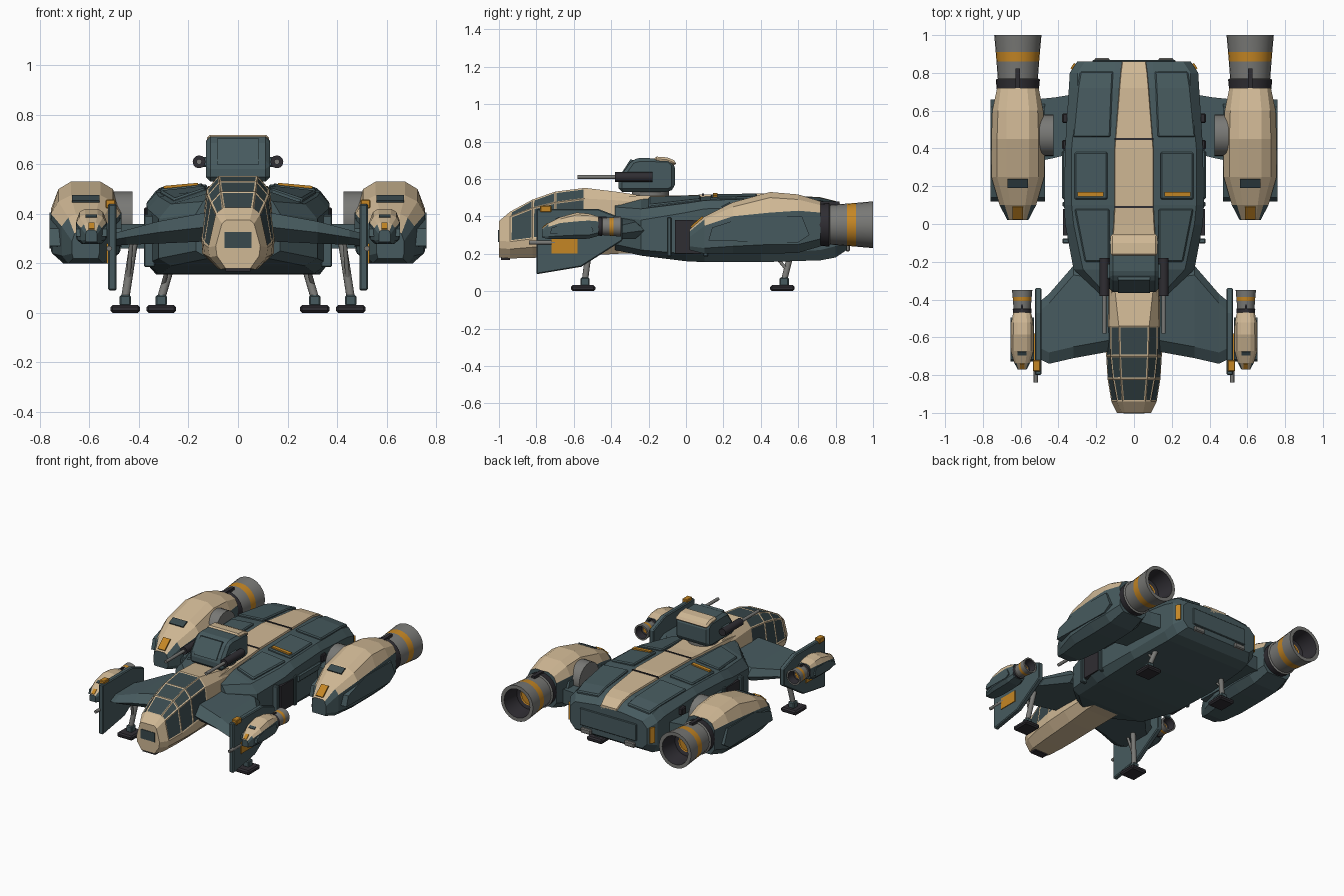
import bpy, bmesh, math
from mathutils import Vector, Matrix

cube = bpy.data.objects.get("Cube")
if cube:
    bpy.data.objects.remove(cube, do_unlink=True)

PALETTE = [("teal_armour", (.062, .102, .112)), ("tan_armour", (.63, .48, .30)),
           ("amber_marking", (.56, .24, .018)), ("grey_metal", (.19, .19, .18)),
           ("black_trim", (.028, .026, .032)), ("canopy_glass", (.042, .068, .075))]
MATS = []
for label, rgb in PALETTE:
    m = bpy.data.materials.new(label)
    m.use_nodes = True
    m.diffuse_color = (*rgb, 1)
    m.node_tree.nodes["Principled BSDF"].inputs["Base Color"].default_value = (*rgb, 1)
    MATS.append(m)
TEAL, TAN, AMBER, GREY, BLACK, GLASS = range(6)


def finish(name, bm, mirror=True, bevel=0, smooth=False):
    bmesh.ops.recalc_face_normals(bm, faces=bm.faces)
    mesh = bpy.data.meshes.new(name)
    bm.to_mesh(mesh)
    bm.free()
    obj = bpy.data.objects.new(name, mesh)
    bpy.context.collection.objects.link(obj)
    for m in MATS:
        mesh.materials.append(m)
    if smooth:
        bpy.ops.object.select_all(action='DESELECT')
        obj.select_set(True)
        bpy.context.view_layer.objects.active = obj
        bpy.ops.object.shade_smooth_by_angle(angle=math.radians(35))
    if bevel:
        mod = obj.modifiers.new("edge_bevel", 'BEVEL')
        mod.width, mod.segments = bevel, 1
    if mirror:
        obj.modifiers.new("mirror", 'MIRROR')
    return obj


def loft(name, rings, paint=TEAL, panes=None, cap=None, **kw):
    """Skin rings of points; paint is a colour or a rule on (segment, side)."""
    bm = bmesh.new()
    rows = [[bm.verts.new(p) for p in ring] for ring in rings]
    n, glass = len(rows[0]), []
    for s in range(len(rows) - 1):
        for i in range(n):
            j = (i + 1) % n
            f = bm.faces.new((rows[s][i], rows[s][j], rows[s + 1][j], rows[s + 1][i]))
            f.material_index = paint(s, i) if callable(paint) else paint
            if panes and panes(s, i):
                glass.append(f)
    for row, seg in ((rows[0], 0), (rows[-1], len(rows) - 2)):
        f = bm.faces.new(row)
        f.material_index = cap if cap is not None else (paint(seg, 0) if callable(paint) else paint)
    bmesh.ops.recalc_face_normals(bm, faces=bm.faces)
    if glass:
        bmesh.ops.inset_individual(bm, faces=glass, thickness=.011, depth=-.003)
        for f in glass:
            f.material_index = GLASS
    return finish(name, bm, **kw)


def both_sides(y, half, cx=0):
    return [(cx + x, y, z) for x, z in half] + [(cx - x, y, z) for x, z in reversed(half)]


def box(name, at, size, mat=TEAL, rot=(0, 0, 0), **kw):
    bm = bmesh.new()
    bmesh.ops.create_cube(bm, size=1)
    spin = Matrix.Rotation(rot[2], 4, 'Z') @ Matrix.Rotation(rot[1], 4, 'Y') @ Matrix.Rotation(rot[0], 4, 'X')
    bm.transform(Matrix.Translation(at) @ spin @ Matrix.Diagonal((*size, 1)))
    for f in bm.faces:
        f.material_index = mat
    return finish(name, bm, **kw)


def tube(name, a, b, r, mat=GREY, sides=12, **kw):
    a, b = Vector(a), Vector(b)
    bm = bmesh.new()
    bmesh.ops.create_cone(bm, cap_ends=True, segments=sides, radius1=r, radius2=r, depth=(b - a).length)
    turn = (b - a).to_track_quat('Z', 'Y').to_matrix().to_4x4()
    bm.transform(Matrix.Translation((a + b) / 2) @ turn)
    for f in bm.faces:
        f.material_index = mat
    return finish(name, bm, smooth=True, **kw)


def side_plate(name, x0, x1, outline, mat=TEAL, **kw):
    return loft(name, [[(x, y, z) for y, z in outline] for x in (x0, x1)], mat, **kw)


# Main hull
HULL = [(-.38, .12, .22, .17, .25, .40, .14, .45, .49), (-.24, .27, .19, .32, .22, .38, .27, .44, .50),
        (0, .31, .16, .365, .20, .42, .32, .47, .50), (.1, .32, .155, .37, .20, .44, .33, .485, .505),
        (.4, .33, .155, .365, .20, .45, .33, .495, .51), (.72, .31, .165, .345, .22, .42, .30, .47, .49),
        (.8, .30, .18, .34, .24, .40, .30, .45, .47), (.86, .26, .22, .30, .26, .37, .26, .41, .43)]
loft("hull", [both_sides(y, [(b, zb), (w, zl), (w, zu), (t, zt), (.1, zc)])
              for y, b, zb, w, zl, zu, t, zt, zc in HULL], mirror=False)

# Spine strip and seams
widths = [.12, .12, .105, .10, .10, .075, .068, .06]
loft("spine_strip", [both_sides(h[0], [(w + .008, h[-1] - .02), (w, h[-1] + .012)])
                     for h, w in zip(HULL, widths)], TAN, mirror=False)
for y, z in ((.09, .515), (.45, .518)):
    box("spine_seam", (0, y, z), (.205, .01, .012), BLACK, mirror=False)


# Raised deck panels
def deck_panel(name, rows):
    loft(name, [[(xi, y, zi - .03), (xo, y, zo - .03), (xo, y, zo), (xi, y, zi)]
                for y, xi, xo, zi, zo in rows], bevel=.007)


deck_panel("rear_deck_panel", [(.46, .125, .325, .520, .505), (.72, .115, .30, .50, .483), (.81, .11, .285, .478, .462)])
deck_panel("mid_deck_panel", [(.13, .14, .315, .518, .50), (.38, .14, .315, .523, .507)])
deck_panel("front_deck_panel", [(-.2, .13, .26, .507, .462), (.08, .13, .315, .514, .495)])
box("deck_marking", (.23, .157, .511), (.14, .025, .016), AMBER, rot=(0, .09, 0))

# Hull side doors, rails and tail details
box("side_door", (.36, .01, .29), (.03, .14, .18), BLACK)
for y, long in ((-.09, .025), (.105, .025)):
    box("door_frame", (.357, y, .29), (.045, long, .21), bevel=.005)
box("side_rail", (.36, .26, .36), (.04, .26, .05), bevel=.008)
for y in (.42, .56):
    box("side_latch", (.365, y, .40), (.03, .05, .05), BLACK, bevel=.006)
box("tail_marking", (.322, .835, .32), (.012, .035, .11), AMBER, rot=(0, 0, .59))
box("tail_hinge", (.17, .865, .23), (.08, .025, .035), GREY, bevel=.006)
box("tail_door", (0, .862, .32), (.44, .012, .12), bevel=.004, mirror=False)

# Nose and canopy
NOSE = [(-1.0, [(.05, .18), (.085, .23), (.09, .27), (.065, .36), (.048, .375)]),
        (-.94, [(.07, .175), (.115, .225), (.12, .265), (.09, .40), (.06, .425)]),
        (-.82, [(.08, .178), (.135, .235), (.14, .28), (.112, .445), (.07, .49)]),
        (-.70, [(.085, .182), (.145, .24), (.147, .30), (.125, .475), (.076, .532)]),
        (-.54, [(.09, .19), (.145, .25), (.147, .32), (.128, .495), (.08, .552)]),
        (-.36, [(.1, .2), (.14, .26), (.14, .34), (.13, .485), (.1, .53)]),
        (-.2, [(.1, .2), (.13, .26), (.13, .34), (.125, .47), (.11, .505)])]
loft("nose", [both_sides(y, half) for y, half in NOSE], TAN, mirror=False,
     panes=lambda s, i: 1 <= s <= 3 and i in (2, 3, 4, 5, 6))
box("nose_window", (0, -1.0, .295), (.11, .008, .065), GLASS, mirror=False)
box("chin_sensor", (0, -.965, .177), (.10, .05, .02), BLACK, mirror=False)

# Front wings
WING = [(.1, -.67, -.25, .41, .29), (.32, -.71, -.22, .37, .28), (.45, -.74, -.37, .335, .275), (.51, -.71, -.42, .32, .27)]
loft("front_wing", [[(x, f, (t + b) / 2), (x, f + .06, t), (x, r - .05, t), (x, r, (t + b) / 2),
                     (x, r - .05, b), (x, f + .06, b)] for x, f, r, t, b in WING])

# Wing tip fins
side_plate("wing_fin", .49, .525, [(-.8, .09), (-.8, .44), (-.47, .44), (-.34, .39), (-.34, .27), (-.56, .13)], bevel=.006)
box("fin_marking", (.526, -.65, .24), (.008, .14, .08), AMBER)
box("fin_cap", (.515, -.75, .44), (.04, .06, .035), AMBER, bevel=.004)
tube("fin_gun", (.52, -.84, .26), (.52, -.7, .26), .011)

# Engine pods with nozzles, one design at two sizes
POD = [(.02, [(.05, .22), (.055, .24), (.055, .29), (.045, .32), (.03, .33)]),
       (.10, [(.07, .20), (.095, .23), (.097, .35), (.07, .385), (.04, .40)]),
       (.25, [(.09, .20), (.135, .24), (.14, .40), (.11, .45), (.06, .475)]),
       (.45, [(.09, .20), (.14, .25), (.14, .42), (.11, .50), (.06, .53)]),
       (.60, [(.09, .205), (.135, .25), (.135, .43), (.105, .49), (.06, .517)]),
       (.72, [(.08, .24), (.11, .28), (.11, .42), (.09, .46), (.05, .48)])]
NOZZLE = [(.70, .11, BLACK), (.765, .117, GREY), (.77, .106, GREY), (.86, .113, AMBER), (.91, .117, GREY),
          (1.0, .125, GREY), (1.0, .10, BLACK), (.88, .085, BLACK), (.875, .06, AMBER), (.87, .055, AMBER)]


def pod_paint(s, i):
    return TAN if i in (3, 4, 5) or (s and i in (2, 6)) else TEAL


def engine(prefix, cx, y0, cz, s):
    def place(obj):
        shift = Matrix.Translation((cx, y0, cz)) @ Matrix.Scale(s, 4) @ Matrix.Translation((0, -.02, -.355))
        obj.data.transform(shift)

    place(loft(prefix + "_pod", [both_sides(y, half) for y, half in POD], pod_paint))
    rings = [[(r * math.cos(k * math.tau / 24), y, .355 + r * math.sin(k * math.tau / 24)) for k in range(24)]
             for y, r, _ in NOZZLE]
    place(loft(prefix + "_nozzle", rings, lambda seg, i: NOZZLE[seg][2], cap=AMBER, smooth=True))
    place(box(prefix + "_intake", (0, .06, .367), (.055, .085, .016), AMBER, rot=(.72, 0, 0)))
    place(box(prefix + "_vent", (0, .215, .459), (.11, .05, .014), GLASS, rot=(.46, 0, 0)))
    outline = [(.12, .27), (.14, .34), (.34, .405), (.62, .40), (.66, .30), (.6, .26)]
    for sign in (1, -1):
        place(side_plate(prefix + "_side_panel", sign * .10, sign * .145, outline))
    for y in (.1, .6):
        place(box(prefix + "_clamp", (0, y * .12 + .70, .47), (.025, .10, .02), BLACK))


engine("main_engine", .615, .02, .355, 1)
engine("wing_engine", .592, -.77, .345, .43)

# Engine mounts
loft("engine_mount", [[(x, a, .26), (x, b, .26), (x, b, .36), (x, a, .36)]
                      for x, a, b in ((.3, .38, .69), (.42, .35, .67), (.52, .33, .66))])
tube("engine_pivot", (.425, .47, .38), (.52, .47, .38), .11, sides=24)

# Turret
tube("turret_ring", (0, -.19, .49), (0, -.19, .54), .10, sides=24, mirror=False)
side_plate("turret", -.13, .13, [(-.36, .53), (-.36, .60), (-.29, .70), (-.25, .712), (-.09, .708), (-.06, .68),
                                 (-.06, .55), (-.09, .53)], mirror=False, bevel=.018)
side_plate("turret_cap", -.125, .125, [(-.17, .69), (-.17, .72), (-.10, .715), (-.053, .695), (-.053, .67)],
           TAN, mirror=False, bevel=.012)
side_plate("turret_faceplate", -.085, .085, [(-.365, .60), (-.297, .705), (-.28, .70), (-.34, .60)], mirror=False)
tube("turret_gun_housing", (.157, -.38, .61), (.157, -.18, .61), .026, BLACK)
tube("turret_barrel", (.157, -.58, .61), (.157, -.36, .61), .011)
box("turret_gun_arm", (.13, -.25, .61), (.05, .08, .04), bevel=.005)

# Landing gear
for label, x, y, top in (("front", .455, -.55, .29), ("rear", .31, .515, .18)):
    box(label + "_foot", (x, y, .016), (.12, .13, .032), BLACK, bevel=.009)
    box(label + "_ankle", (x, y + .01, .05), (.045, .05, .045), bevel=.006)
    tube(label + "_leg", (x, y + .01, .06), (x - .035, y + .04, top), .017)
    tube(label + "_brace", (x - .01, y + .02, .12), (x - .025, y - .03, top), .009)
